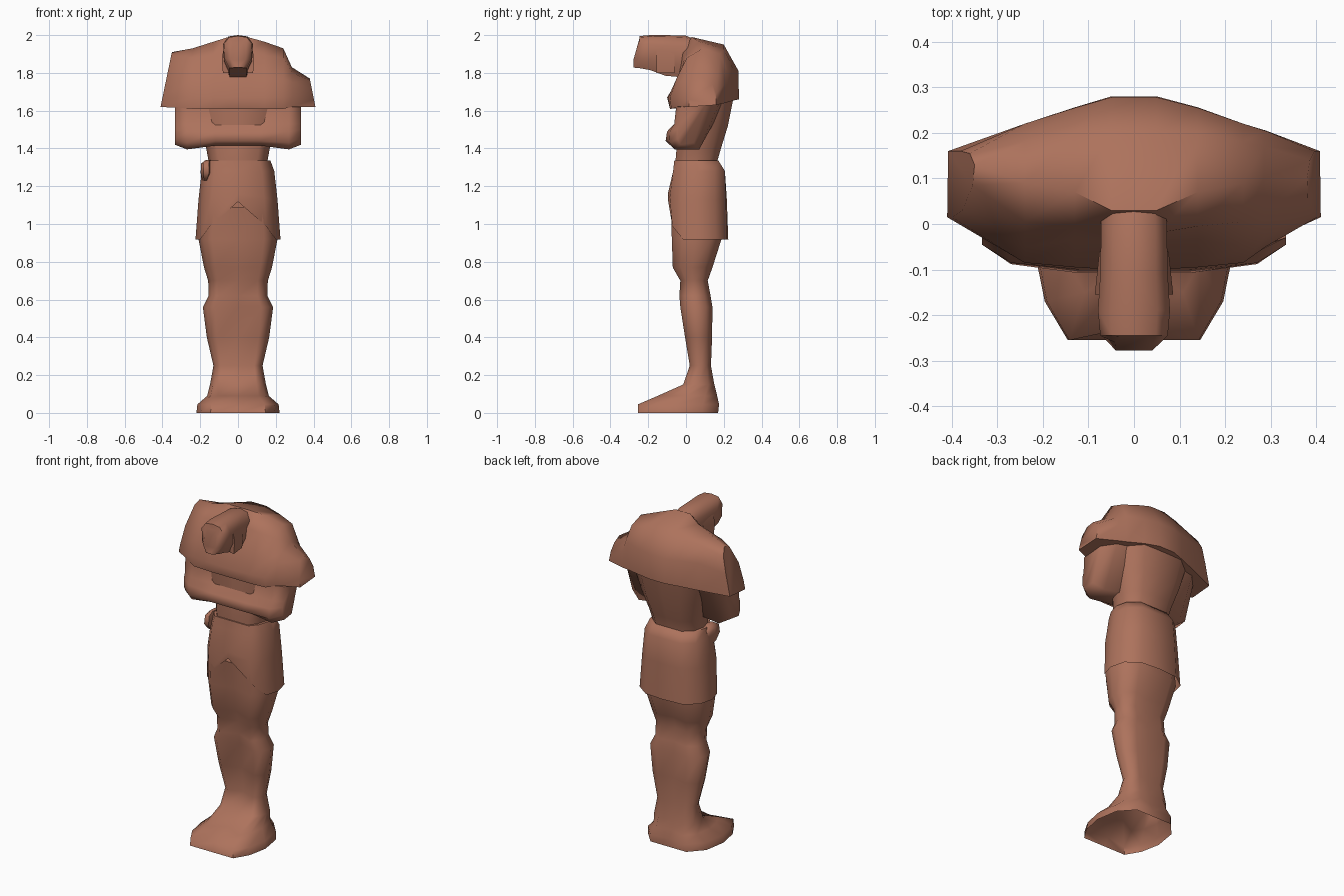
import bpy, bmesh, math

stone = bpy.data.materials.new("terracotta")
stone.diffuse_color = (0.42, 0.17, 0.108, 1)


def loft(name, rings, cap_start=True, cap_end=True, angle=62):
    """Skin a list of equal-length rings of 3D points."""
    bm = bmesh.new()
    vs = [[bm.verts.new(p) for p in r] for r in rings]
    n = len(rings[0])
    for a, b in zip(vs, vs[1:]):
        for i in range(n):
            j = (i + 1) % n
            bm.faces.new((a[i], a[j], b[j], b[i]))
    if cap_start:
        bm.faces.new(vs[0])
    if cap_end:
        bm.faces.new(vs[-1])
    bmesh.ops.recalc_face_normals(bm, faces=bm.faces)
    me = bpy.data.meshes.new(name)
    bm.to_mesh(me)
    bm.free()
    me.materials.append(stone)
    ob = bpy.data.objects.new(name, me)
    bpy.context.collection.objects.link(ob)
    bpy.ops.object.select_all(action='DESELECT')
    ob.select_set(True)
    bpy.context.view_layer.objects.active = ob
    bpy.ops.object.shade_smooth_by_angle(angle=math.radians(angle))
    return ob


def level(z, w, yf, yb, crease=0.0, lift=0.0):
    """Horizontal mirrored ring: crease dents the centre line, lift raises the front centre."""
    d = yb - yf
    half = [(0, yf + crease, z + lift), (.66 * w, yf, z + lift * .35),
            (.89 * w, yf + .2 * d, z), (w, yf + .48 * d, z),
            (.9 * w, yb - .2 * d, z), (.55 * w, yb, z), (0, yb - crease * .4, z)]
    return half + [(-x, y, q) for x, y, q in half[-2:0:-1]]


def station(xb, xt, pts):
    """Upright ring across the body; x slides from xb (bottom) to xt (top)."""
    zs = [z for _, z in pts]
    lo, hi = min(zs), max(zs)
    return [(xb + (xt - xb) * (z - lo) / (hi - lo), y, z) for y, z in pts]


# joined feet and legs, open underneath
loft("legs_and_feet", [
    level(0.00, .22, -.255, .17),
    level(0.045, .215, -.255, .175, .03),
    level(0.09, .163, -.15, .165, .06),
    level(0.15, .148, -.015, .15, .04),
    level(0.25, .13, .02, .132, .035),
    level(0.40, .165, -.005, .138, .045),
    level(0.56, .186, -.03, .14, .05),
    level(0.62, .155, -.035, .13, .045),
    level(0.70, .158, -.03, .115, .035),
    level(0.77, .18, -.07, .14, .05),
    level(0.92, .209, -.075, .188, .035),
    level(1.09, .195, -.08, .18, .0)], cap_start=False)

# wrapped kilt with a raised front hem
loft("kilt", [
    level(0.918, .225, -.072, .215, -.022, .20),
    level(1.13, .209, -.086, .212, -.01, .03),
    level(1.28, .192, -.068, .206),
    level(1.335, .172, -.062, .172)], cap_start=False)

# knot at the hip
loft("hip_knot", [
    [(-.168 + r * math.cos(a) * .6 + s, .0 + r * math.sin(a) * 1.5, z)
     for a in (k * math.pi / 3 for k in range(6))]
    for z, r, s in ((1.23, .025, -.005), (1.27, .05, .0), (1.32, .045, .0), (1.34, .02, .01))])

# waist and back
loft("torso", [
    level(1.28, .15, -.05, .16),
    level(1.34, .157, -.055, .168),
    level(1.40, .168, -.05, .185),
    level(1.52, .205, -.05, .222),
    level(1.66, .24, -.05, .25)])

# lower folded arms: elbow - middle - elbow
elbow = [(.04, 1.43), (-.03, 1.42), (-.045, 1.45), (-.045, 1.50), (-.035, 1.53), (-.03, 1.62), (.12, 1.66)]
fore = [(.07, 1.395), (-.06, 1.395), (-.088, 1.43), (-.085, 1.49), (-.062, 1.53), (-.052, 1.62), (.19, 1.67)]
fist = [(.08, 1.42), (-.06, 1.415), (-.108, 1.44), (-.10, 1.49), (-.05, 1.525), (-.04, 1.62), (.22, 1.67)]
loft("lower_arms", [station(x, x, p) for x, p in
                    ((-.334, elbow), (-.27, fore), (-.12, fist), (.12, fist), (.27, fore), (.334, elbow))], angle=70)

# shoulders, chest and upper folded arms, higher on one side
high_end = [(.015, 1.62), (.015, 1.67), (.03, 1.78), (.085, 1.89), (.13, 1.91), (.155, 1.86), (.16, 1.76), (.16, 1.63)]
low_end = [(.015, 1.62), (.015, 1.66), (.02, 1.71), (.05, 1.76), (.10, 1.77), (.14, 1.74), (.16, 1.69), (.16, 1.63)]
low_arm = [(-.04, 1.62), (-.05, 1.67), (-.03, 1.75), (.02, 1.80), (.10, 1.83), (.17, 1.80), (.205, 1.74), (.205, 1.64)]
side = [(-.078, 1.61), (-.085, 1.67), (-.05, 1.77), (.005, 1.88), (.09, 1.93), (.18, 1.90), (.22, 1.81), (.22, 1.645)]
chest = [(-.085, 1.61), (-.095, 1.67), (-.035, 1.77), (-.005, 1.89), (.07, 1.965), (.20, 1.925), (.255, 1.81), (.256, 1.655)]
middle = [(-.085, 1.61), (-.10, 1.67), (-.04, 1.77), (-.02, 1.91), (.03, 1.99), (.20, 1.95), (.278, 1.81), (.28, 1.66)]
loft("shoulders_and_upper_arms", [station(a, b, p) for a, b, p in (
    (-.41, -.35, high_end), (-.24, -.24, side), (-.13, -.13, chest), (-.05, -.05, middle),
    (.05, .05, middle), (.14, .14, chest), (.24, .24, side), (.29, .285, low_arm), (.41, .38, low_end))])


# bowed head: rings run from the neck to the face
def head_ring(y, w, zb, zt, chin=.6, lean=0.0):
    h = zt - zb
    half = [(0, y + lean, zt), (.65 * w, y + lean, zt - .04 * h), (w, y + lean * .6, zt - .25 * h),
            (w * .95, y, zb + .3 * h), (chin * w, y, zb), (0, y, zb)]
    return half + [(-x, q, z) for x, q, z in half[-2:0:-1]]


loft("head", [
    head_ring(.10, .07, 1.78, 1.955),
    head_ring(.0, .072, 1.775, 1.997),
    head_ring(-.11, .074, 1.785, 2.0),
    head_ring(-.19, .079, 1.815, 2.0),
    head_ring(-.245, .074, 1.825, 1.995),
    head_ring(-.278, .042, 1.828, 1.97, .5, .03)])

# locks of hair beside the face
for s, label in ((-1, "left"), (1, "right")):
    loft(label + "_hair_lock", [
        [(s * x, y, z) for x, y in ((.05, -.06), (.05, -.15), (o, -.155), (o - .01, -.06))]
        for z, o in ((1.95, .07), (1.88, .086), (1.80, .08))])
